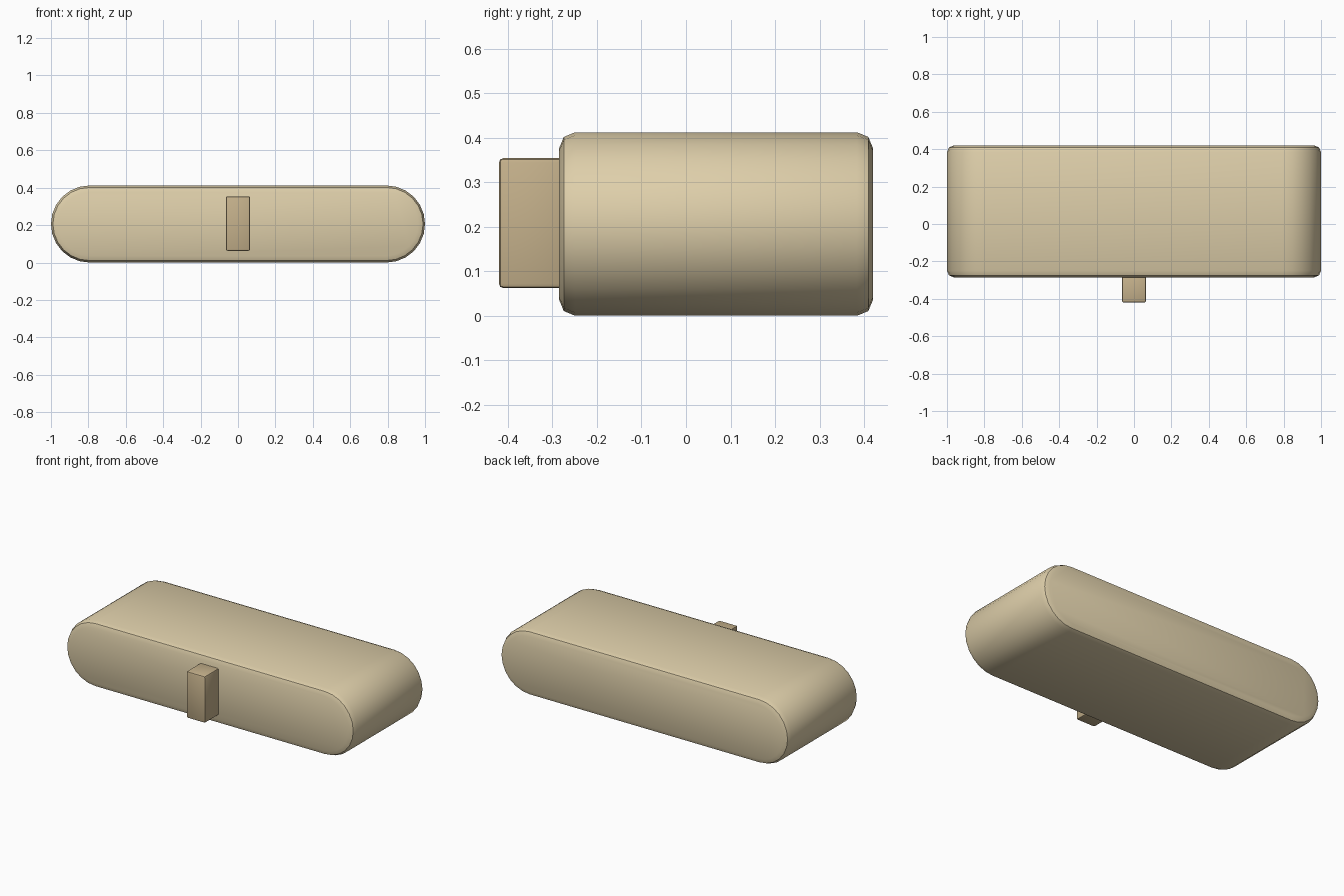
import bpy, bmesh, math

if "Cube" in bpy.data.objects:
    bpy.data.objects.remove(bpy.data.objects["Cube"])

def material(name, rgb):
    m = bpy.data.materials.new(name)
    m.diffuse_color = (*rgb, 1)
    m.use_nodes = True
    m.node_tree.nodes["Principled BSDF"].inputs["Base Color"].default_value = m.diffuse_color
    return m

def extruded(name, profile, y0, y1, mat, bevel, segments, all_edges=False):
    """Extrude an xz profile from y0 to y1 and round its rims."""
    bm = bmesh.new()
    face = bm.faces.new([bm.verts.new((x, y0, z)) for x, z in profile])
    ext = bmesh.ops.extrude_face_region(bm, geom=[face], use_keep_orig=True)
    for v in ext["geom"]:
        if isinstance(v, bmesh.types.BMVert):
            v.co.y = y1
    bmesh.ops.recalc_face_normals(bm, faces=bm.faces)
    edges = [e for e in bm.edges
             if all_edges or abs(e.verts[0].co.y - e.verts[1].co.y) < 1e-5]
    bmesh.ops.bevel(bm, geom=edges, offset=bevel, offset_type='OFFSET',
                    segments=segments, profile=0.5, affect='EDGES')
    bmesh.ops.recalc_face_normals(bm, faces=bm.faces)
    me = bpy.data.meshes.new(name)
    bm.to_mesh(me)
    bm.free()
    me.materials.append(mat)
    ob = bpy.data.objects.new(name, me)
    bpy.context.collection.objects.link(ob)
    bpy.ops.object.select_all(action='DESELECT')
    ob.select_set(True)
    bpy.context.view_layer.objects.active = ob
    bpy.ops.object.shade_smooth_by_angle(angle=math.radians(32))
    return ob

tan = material("tan", (0.73, 0.62, 0.40))
brown = material("brown", (0.56, 0.44, 0.26))

# Rounded body: stadium outline with softened front and back rims
R, N = 0.206, 12
stadium = []
for side in (1, -1):
    for i in range(N + 1):
        a = -math.pi / 2 + math.pi * i / N
        stadium.append((side * (1 - R + R * math.cos(a)), R + side * R * math.sin(a)))
extruded("body", stadium, -0.285, 0.42, tan, 0.036, 2)

# Upright tab on the front
tab = [(-0.065, 0.062), (0.065, 0.062), (0.065, 0.354), (-0.065, 0.354)]
extruded("front_tab", tab, -0.42, -0.27, brown, 0.01, 2, all_edges=True)
